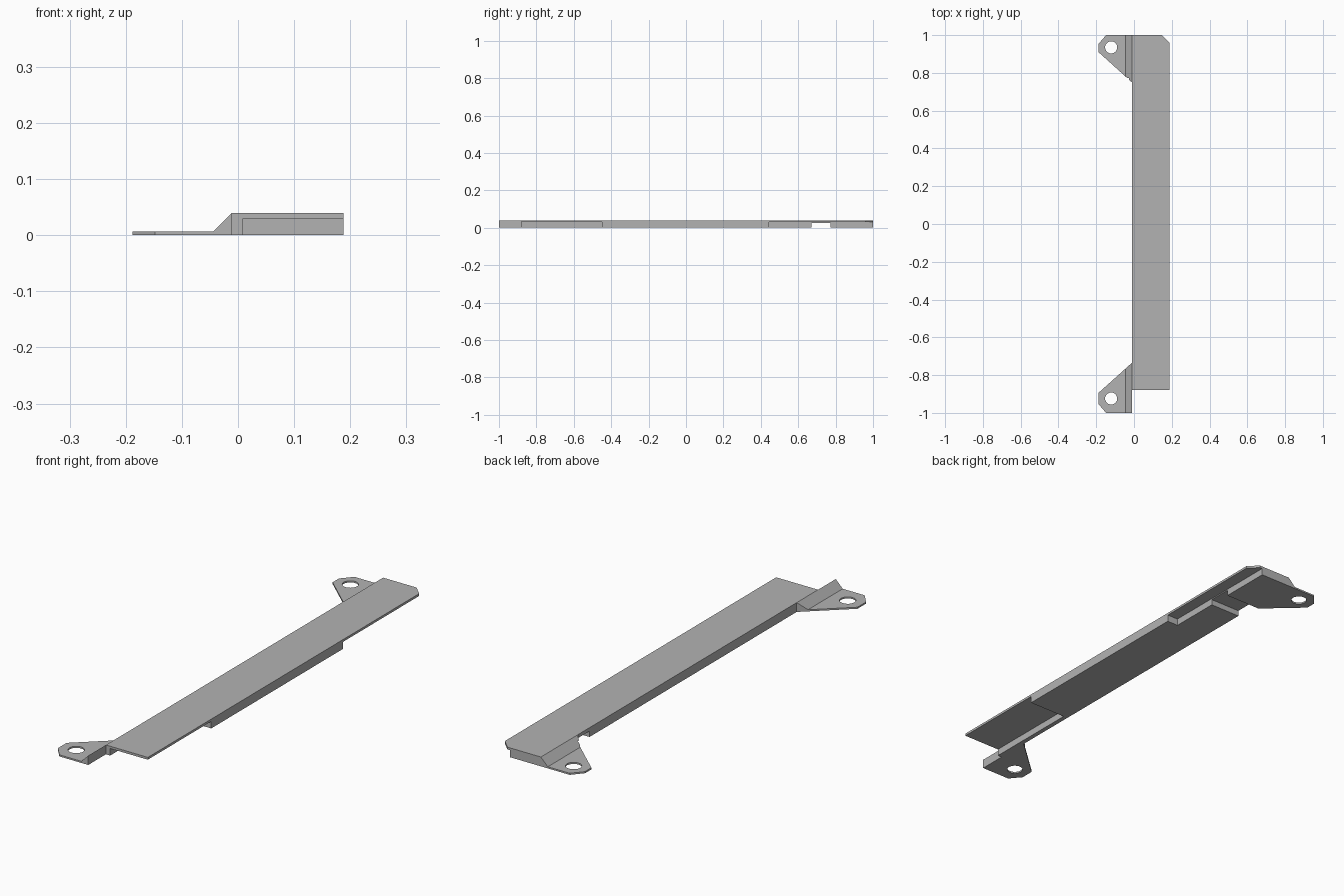
import bpy
import bmesh
from mathutils import Vector

cube = bpy.data.objects.get("Cube")
if cube:
    bpy.data.objects.remove(cube)

grey = bpy.data.materials.new("plain grey")
grey.use_nodes = True
COLOUR = (0.45, 0.45, 0.45, 1)
grey.diffuse_color = COLOUR
grey.node_tree.nodes["Principled BSDF"].inputs["Base Color"].default_value = COLOUR

XI, XO = -0.011, 0.188        # inner and outer edge of the bar
TOP, UNDER = 0.04, 0.03       # upper and lower face of the cover plate


def prism(name, points, sweep):
    """Extrude a closed 3D outline along a vector."""
    bm = bmesh.new()
    face = bm.faces.new([bm.verts.new(p) for p in points])
    new = bmesh.ops.extrude_face_region(bm, geom=[face])["geom"]
    verts = [v for v in new if isinstance(v, bmesh.types.BMVert)]
    bmesh.ops.translate(bm, verts=verts, vec=Vector(sweep))
    bmesh.ops.recalc_face_normals(bm, faces=bm.faces)
    mesh = bpy.data.meshes.new(name)
    bm.to_mesh(mesh)
    bm.free()
    mesh.materials.append(grey)
    obj = bpy.data.objects.new(name, mesh)
    bpy.context.collection.objects.link(obj)
    return obj


def slab(name, outline, z0, z1):
    return prism(name, [(x, y, z0) for x, y in outline], (0, 0, z1 - z0))


def combine(obj, other, operation):
    """Apply a boolean and remove the helper object."""
    mod = obj.modifiers.new("combine", 'BOOLEAN')
    mod.operation, mod.object, mod.solver = operation, other, 'EXACT'
    bpy.context.view_layer.objects.active = obj
    bpy.ops.object.modifier_apply(modifier=mod.name)
    bpy.data.objects.remove(other)


def cut_slot(obj):
    """Cross slot through the underside near the back."""
    slot = [(-0.3, 0.67), (0.3, 0.67), (0.3, 0.772), (-0.3, 0.772)]
    combine(obj, slab("slot_cutter", slot, -0.1, 0.025), 'DIFFERENCE')


# Cover plate with one clipped corner, joined to the stepped body below it
bar = slab("bar", [(XI, -0.88), (XO, -0.88), (XO, 0.96), (0.148, 1), (XI, 1)], UNDER, TOP)
body = [(XI, -0.88), (0.009, -0.88), (0.009, -0.45), (XO, -0.45),
        (XO, 0.445), (0.135, 0.445), (0.135, 1), (XI, 1)]
combine(bar, slab("body", body, 0, UNDER), 'UNION')
cut_slot(bar)

# Mounting ears: ramped section trimmed to a tapered outline, with a bolt hole
section = [(-0.188, 0), (XI, 0), (XI, TOP), (-0.044, 0.007), (-0.188, 0.007)]
ears = {"front_ear": (-1, 0.735, 0.894, 0.924), "back_ear": (1, 0.75, 0.91, 0.935)}
for name, (side, root, tip, hole_y) in ears.items():
    ear = prism(name, [(x, side * 0.6, z) for x, z in section], (0, side * 0.6, 0))
    outline = [(XI, root), (-0.188, tip), (-0.188, 0.953), (-0.148, 1), (XI, 1)]
    combine(ear, slab("outline", [(x, side * y) for x, y in outline], -0.1, 0.1), 'INTERSECT')
    bpy.ops.mesh.primitive_cylinder_add(vertices=32, radius=0.032, depth=0.2,
                                        location=(-0.121, side * hole_y, 0))
    combine(ear, bpy.context.object, 'DIFFERENCE')
    if side > 0:
        cut_slot(ear)
